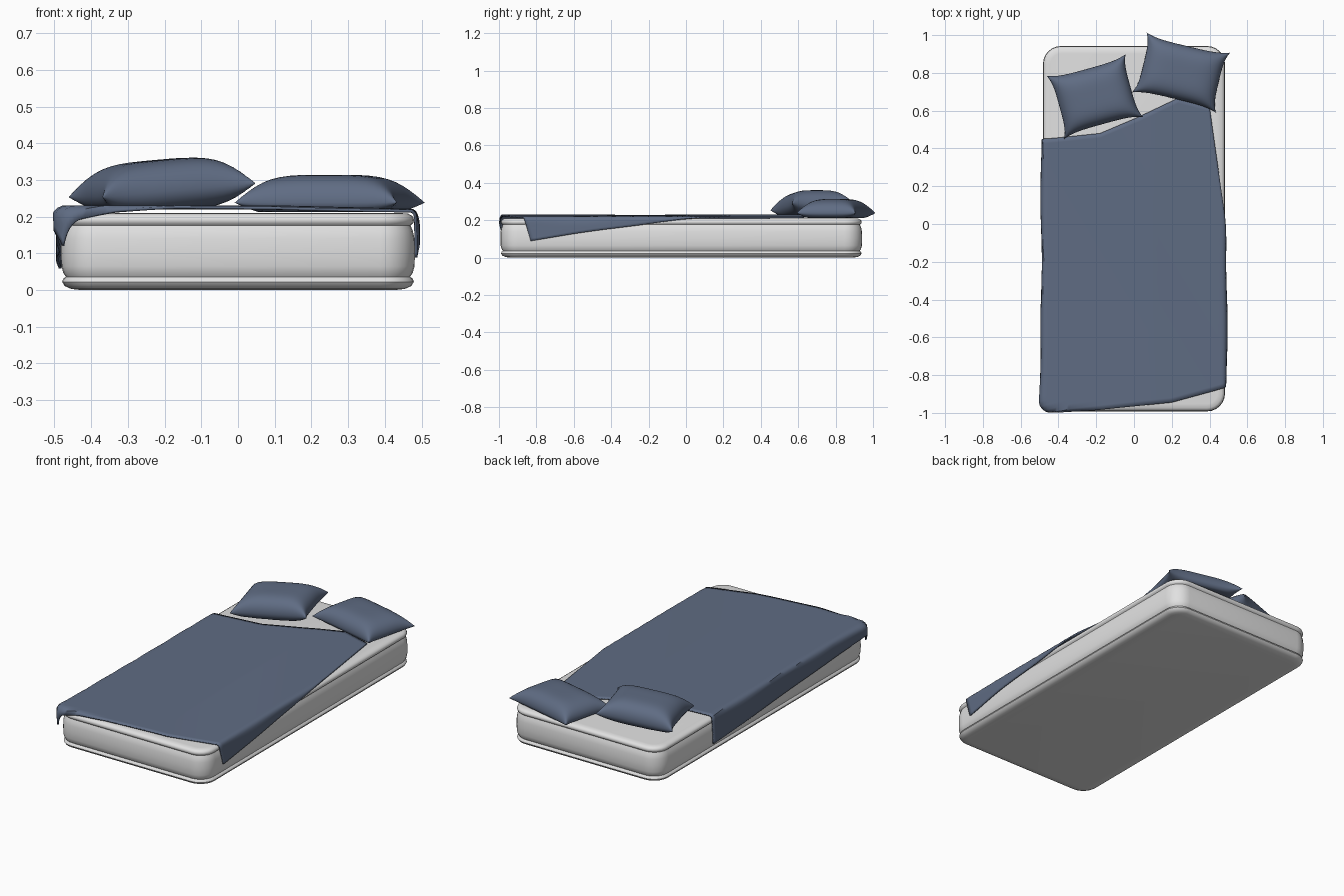
import bpy, bmesh, math
from mathutils import Matrix, Vector

if "Cube" in bpy.data.objects:
    bpy.data.objects.remove(bpy.data.objects["Cube"])


def material(name, rgb):
    m = bpy.data.materials.new(name)
    m.diffuse_color = (*rgb, 1)
    m.use_nodes = True
    m.node_tree.nodes["Principled BSDF"].inputs["Base Color"].default_value = m.diffuse_color
    return m


WHITE = material("mattress_white", (0.75, 0.75, 0.75))
BLUE = material("bedding_blue", (0.115, 0.15, 0.228))


def finish(bm, name, mat, angle=50):
    bmesh.ops.recalc_face_normals(bm, faces=bm.faces)
    me = bpy.data.meshes.new(name)
    bm.to_mesh(me)
    bm.free()
    me.materials.append(mat)
    ob = bpy.data.objects.new(name, me)
    bpy.context.collection.objects.link(ob)
    bpy.ops.object.select_all(action='DESELECT')
    ob.select_set(True)
    bpy.context.view_layer.objects.active = ob
    bpy.ops.object.shade_smooth_by_angle(angle=math.radians(angle))
    return ob


def grid_faces(bm, rows):
    for a, b in zip(rows, rows[1:]):
        for i in range(len(a) - 1):
            bm.faces.new((a[i], a[i + 1], b[i + 1], b[i]))


# Mattress: rounded rectangle rings following a piped side profile
CY, HX, HY = -0.025, 0.482, 0.967
PROFILE = [(0.055, 0.0), (0.028, 0.003), (0.010, 0.011), (0.003, 0.022), (0.006, 0.031),
           (0.013, 0.036), (0.006, 0.047), (0.001, 0.065), (0.0, 0.10), (0.001, 0.14),
           (0.006, 0.162), (0.012, 0.176), (0.005, 0.182), (0.002, 0.191),
           (0.006, 0.201), (0.018, 0.208), (0.04, 0.210)]


def ring(bm, inset, z, radius=0.095, seg=6):
    out = []
    r = radius - inset
    for q, (sx, sy) in enumerate([(1, 1), (-1, 1), (-1, -1), (1, -1)]):
        for k in range(seg + 1):
            a = math.pi / 2 * (q + k / seg)
            out.append(bm.verts.new((sx * (HX - radius) + r * math.cos(a),
                                     CY + sy * (HY - radius) + r * math.sin(a), z)))
    return out


bm = bmesh.new()
rings = [ring(bm, i, z) for i, z in PROFILE]
grid_faces(bm, [r + r[:1] for r in rings])
bm.faces.new(rings[0])
bm.faces.new(rings[-1])
finish(bm, "mattress", WHITE)


# Blanket: skewed sheet laid flat, then folded down past the mattress edge
def polyline(pts, s):
    f = s * (len(pts) - 1)
    i = min(int(f), len(pts) - 2)
    return Vector(pts[i]).lerp(Vector(pts[i + 1]), f - i)


HEAD = [(-0.645, 0.44), (-0.42, 0.455), (-0.18, 0.48), (0.02, 0.565), (0.23, 0.665), (0.40, 0.62)]
FOOT = [(-0.545, -1.05), (-0.33, -1.0), (-0.10, -0.975), (0.20, -0.945), (0.42, -0.885), (0.605, -0.83)]


def drape(p):
    radius, fold = 0.05, 0.014
    bx, by = 0.474, 0.957
    x, y = p.x, p.y - CY
    core = Vector((max(-bx + radius, min(bx - radius, x)),
                   max(-by + radius, min(by - radius, y))))
    off = Vector((x, y)) - core
    d = off.length - radius
    top = 0.225 - 0.010 * max(0, (x - 0.1) / 0.4) + 0.002 * math.sin(5 * x + 3 * y)
    if d <= 0:
        return (x, y + CY, top)
    n = off.normalized()
    out = fold * (1 - math.exp(-d / fold))
    # the foot corner flares outwards, the long edges ripple gently
    flare = 0.018 * max(0, 1 - (Vector((x, y)) - Vector((-0.51, -0.95))).length / 0.3)
    out += flare * min(1, d / 0.03) * abs(n.x) + 0.004 * math.sin(9 * y) * min(1, d / 0.05)
    q = core + n * (radius + out)
    return (q.x, q.y + CY, top - max(0, d - out * 0.6))


bm = bmesh.new()
NS, NT = 70, 60
rows = []
for j in range(NT + 1):
    row = []
    for i in range(NS + 1):
        a, b = polyline(FOOT, i / NS), polyline(HEAD, i / NS)
        row.append(bm.verts.new(drape(a.lerp(b, j / NT))))
    rows.append(row)
grid_faces(bm, rows)
blanket = finish(bm, "blanket", BLUE)
sol = blanket.modifiers.new("thickness", 'SOLIDIFY')
sol.thickness = 0.008
sol.offset = 0


# Pillows: two puffed sheets sharing a seam, with pinched corners
def pillow(name, loc, size, turn, tilt, up, down, floor):
    bm = bmesh.new()
    n = 24
    for height in (up, -down):
        rows = []
        for j in range(n + 1):
            row = []
            for i in range(n + 1):
                u, v = math.sin((i / n - .5) * math.pi), math.sin((j / n - .5) * math.pi)
                x = size[0] / 2 * u * (1 - 0.10 * (1 - v ** 4))
                y = size[1] / 2 * v * (1 - 0.12 * (1 - u ** 4))
                z = height * (max(0, 1 - u ** 4) * max(0, 1 - v ** 4)) ** 0.5
                row.append(bm.verts.new((x, y, z)))
            rows.append(row)
        grid_faces(bm, rows)
    bmesh.ops.remove_doubles(bm, verts=bm.verts, dist=0.0004)
    m = (Matrix.Translation(loc) @ Matrix.Rotation(math.radians(turn), 4, 'Z')
         @ Matrix.Rotation(math.radians(tilt), 4, 'Y'))
    bm.transform(m)
    # the underside rests flat on the bed
    for v in bm.verts:
        v.co.z = max(v.co.z, floor)
    finish(bm, name, BLUE, 70)


pillow("left_pillow", (-0.207, 0.675, 0.272), (0.435, 0.345), 15.5, -5, 0.083, 0.06, 0.226)
pillow("right_pillow", (0.25, 0.802, 0.238), (0.455, 0.325), -13.5, 0, 0.076, 0.04, 0.213)
